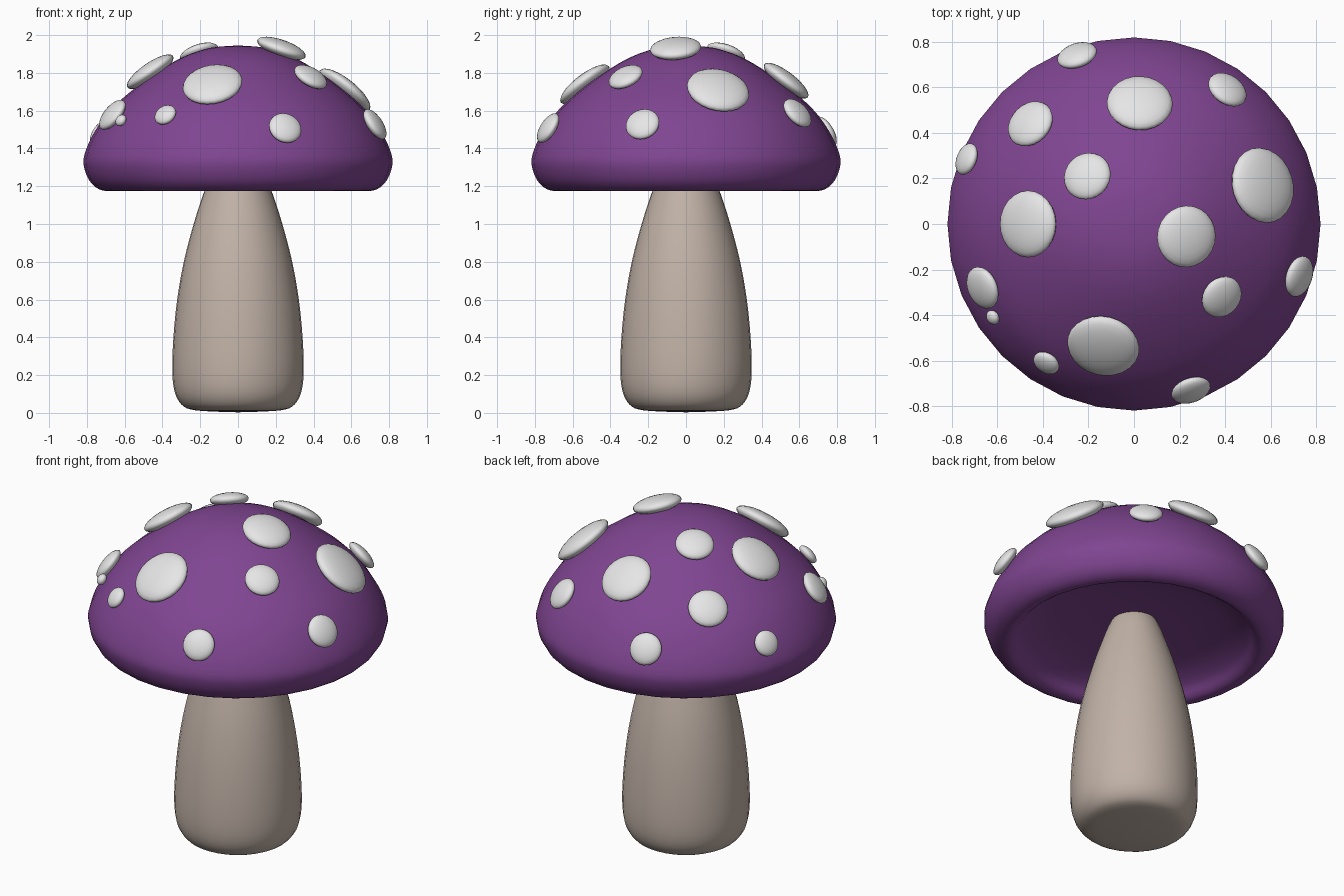
import bpy, bmesh, math
from mathutils import Vector, Matrix

if "Cube" in bpy.data.objects:
    bpy.data.objects.remove(bpy.data.objects["Cube"])


def material(name, rgb):
    m = bpy.data.materials.new(name)
    m.diffuse_color = (*rgb, 1)
    m.use_nodes = True
    m.node_tree.nodes["Principled BSDF"].inputs["Base Color"].default_value = m.diffuse_color
    return m


purple = material("cap purple", (0.216, 0.06, 0.287))
beige = material("stem beige", (0.533, 0.445, 0.386))
white = material("spot white", (0.80, 0.80, 0.81))


def smooth_profile(pts, n=3):
    # Catmull-Rom through the profile points
    out = []
    for i in range(len(pts) - 1):
        p = [Vector(pts[max(0, min(len(pts) - 1, i + k))]) for k in (-1, 0, 1, 2)]
        for j in range(n):
            t = j / n
            v = 0.5 * (2 * p[1] + (p[2] - p[0]) * t
                       + (2 * p[0] - 5 * p[1] + 4 * p[2] - p[3]) * t * t
                       + (3 * p[1] - p[0] - 3 * p[2] + p[3]) * t ** 3)
            out.append((max(v.x, 0), v.y))
    return out + [pts[-1]]


def finish(name, bm, mat):
    bmesh.ops.recalc_face_normals(bm, faces=bm.faces)
    me = bpy.data.meshes.new(name)
    bm.to_mesh(me)
    bm.free()
    me.materials.append(mat)
    for f in me.polygons:
        f.use_smooth = True
    ob = bpy.data.objects.new(name, me)
    bpy.context.collection.objects.link(ob)
    return ob


def lathe(name, prof, mat, seg=32):
    bm = bmesh.new()
    vs = [bm.verts.new((r, 0, z)) for r, z in prof]
    es = [bm.edges.new(e) for e in zip(vs, vs[1:])]
    bmesh.ops.spin(bm, geom=vs + es, cent=(0, 0, 0), axis=(0, 0, 1),
                   angle=math.tau, steps=seg, use_duplicate=False)
    bmesh.ops.remove_doubles(bm, verts=bm.verts, dist=0.0005)
    return finish(name, bm, mat)


# Cap: domed top, rounded rim, hollow underside
dome = [(0, 1.945), (0.15, 1.932), (0.3, 1.88), (0.45, 1.79), (0.6, 1.675),
        (0.7, 1.575), (0.775, 1.46), (0.815, 1.36)]
under = [(0.815, 1.3), (0.79, 1.235), (0.75, 1.192), (0.70, 1.175), (0.66, 1.19),
         (0.61, 1.235), (0.48, 1.28), (0.25, 1.305), (0, 1.31)]
lathe("cap", smooth_profile(dome + under), purple)

# Stem: swollen base tapering up into the cap
lathe("stem", smooth_profile([(0, 0.003), (0.15, 0.008), (0.25, 0.018), (0.3, 0.045),
      (0.335, 0.11), (0.348, 0.22), (0.342, 0.4), (0.322, 0.6), (0.287, 0.8),
      (0.235, 1.0), (0.178, 1.175), (0.13, 1.3), (0.08, 1.36), (0, 1.38)]), beige)

# Spots: flattened balls lying on the dome (x, y, radius)
spots = [(0.025, 0.53, 0.145), (0.41, 0.59, 0.092), (-0.25, 0.74, 0.09),
         (-0.455, 0.44, 0.11), (-0.735, 0.285, 0.072), (-0.205, 0.21, 0.107),
         (-0.465, 0, 0.147), (0.565, 0.17, 0.168), (0.23, -0.055, 0.136),
         (0.385, -0.32, 0.096), (0.725, -0.23, 0.092), (-0.665, -0.28, 0.096),
         (-0.62, -0.41, 0.033), (-0.135, -0.535, 0.16), (-0.385, -0.61, 0.061),
         (0.25, -0.73, 0.089)]
fine = smooth_profile(dome, 12)
LIFT = 0.02


def on_dome(r):
    # dome point and slope normal whose lifted position has radius r
    best = None
    for (r0, z0), (r1, z1) in zip(fine, fine[1:]):
        n = Vector((z0 - z1, r1 - r0)).normalized()
        c = Vector((r0, z0)) + n * LIFT
        if best is None or abs(c.x - r) < abs(best[0].x - r):
            best = (c, n)
    return best


for i, (x, y, s) in enumerate(spots):
    c, n = on_dome(math.hypot(x, y))
    a = math.atan2(y, x)
    normal = Vector((n.x * math.cos(a), n.x * math.sin(a), n.y))
    pos = Vector((x, y, c.y))
    rot = normal.to_track_quat('Z', 'Y').to_matrix().to_4x4()
    bm = bmesh.new()
    bmesh.ops.create_uvsphere(bm, u_segments=24, v_segments=12, radius=1)
    bm.transform(Matrix.Translation(pos) @ rot
                 @ Matrix.Diagonal((s, s, 0.017 + 0.2 * s, 1)))
    finish(f"spot_{i + 1}", bm, white)
